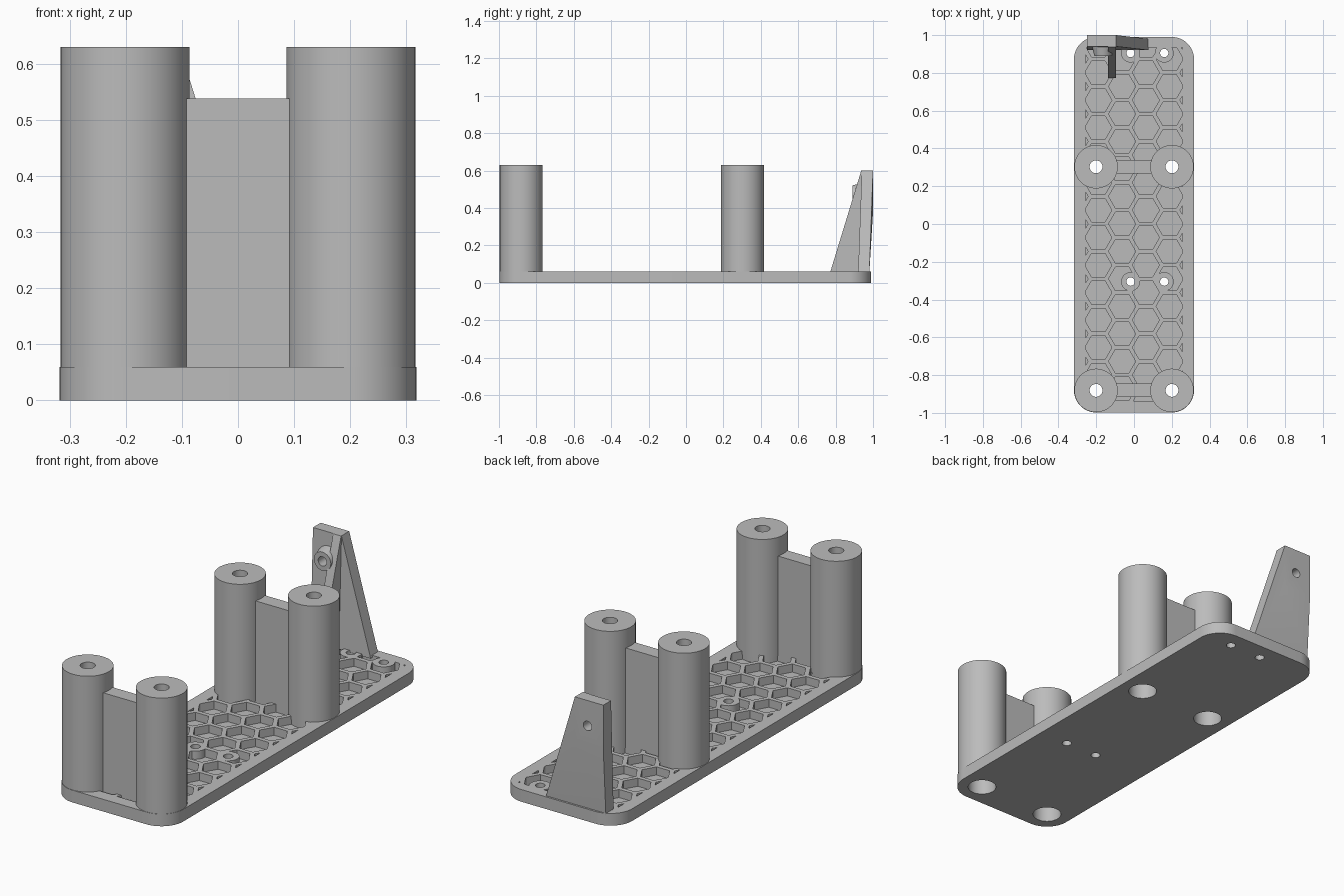
import bpy, bmesh, math
from mathutils import Matrix, Vector

if "Cube" in bpy.data.objects:
    bpy.data.objects.remove(bpy.data.objects["Cube"], do_unlink=True)

grey = bpy.data.materials.new("plain grey")
grey.use_nodes = True
COLOUR = (0.5, 0.5, 0.5, 1)
grey.diffuse_color = COLOUR
grey.node_tree.nodes["Principled BSDF"].inputs["Base Color"].default_value = COLOUR


def finish(name, bm):
    bmesh.ops.recalc_face_normals(bm, faces=bm.faces)
    mesh = bpy.data.meshes.new(name)
    bm.to_mesh(mesh)
    bm.free()
    mesh.materials.append(grey)
    obj = bpy.data.objects.new(name, mesh)
    bpy.context.collection.objects.link(obj)
    return obj


def add_cyl(bm, x, y, z0, z1, r, seg=64):
    bmesh.ops.create_cone(bm, cap_ends=True, segments=seg, radius1=r, radius2=r, depth=z1 - z0,
                          matrix=Matrix.Translation((x, y, (z0 + z1) / 2)))


def add_box(bm, lo, hi):
    lo, hi = Vector(lo), Vector(hi)
    bmesh.ops.create_cube(bm, size=1, matrix=Matrix.Translation((lo + hi) / 2)
                          @ Matrix.Diagonal((*(hi - lo), 1)))


def add_prism(bm, points, offset):
    face = bm.faces.new([bm.verts.new(p) for p in points])
    out = bmesh.ops.extrude_face_region(bm, geom=[face])["geom"]
    bmesh.ops.translate(bm, verts=[v for v in out if isinstance(v, bmesh.types.BMVert)], vec=offset)


def cylinders(name, items):
    bm = bmesh.new()
    for item in items:
        add_cyl(bm, *item)
    return finish(name, bm)


def boolean(obj, tool, operation="DIFFERENCE"):
    mod = obj.modifiers.new("cut", "BOOLEAN")
    mod.object, mod.operation, mod.solver = tool, operation, "EXACT"
    bpy.context.view_layer.objects.active = obj
    bpy.ops.object.modifier_apply(modifier=mod.name)


def box(name, lo, hi):
    bm = bmesh.new()
    add_box(bm, lo, hi)
    return finish(name, bm)


TOP = 0.06
POST_X, POST_R, POST_TOP = 0.201, 0.115, 0.63
POST_ROWS = {"front": -0.881, "rear": 0.303}
POSTS = [(s * POST_X, y) for y in POST_ROWS.values() for s in (-1, 1)]
SCREWS = [(x, y) for y in (-0.305, 0.905) for x in (-0.018, 0.16)]
helpers = []

# Rounded base plate
bm = bmesh.new()
outline = []
R, HALF_W, Y0, Y1 = 0.118, 0.318, -0.998, 0.99
for k, (cx, cy) in enumerate([(HALF_W - R, Y1 - R), (R - HALF_W, Y1 - R),
                              (R - HALF_W, Y0 + R), (HALF_W - R, Y0 + R)]):
    for i in range(17):
        a = math.pi / 2 * (k + i / 16)
        outline.append((cx + R * math.cos(a), cy + R * math.sin(a), 0))
add_prism(bm, outline, (0, 0, TOP))
base = finish("base_plate", bm)

# Honeycomb pockets, trimmed to a border and kept clear of posts, webs and screw pads
COL, ROW, HEX_R = 0.063, 0.1455, 0.0715
bm = bmesh.new()
for i in range(-3, 3):
    for j in range(-1, 15):
        y = -0.945 + ROW * (j + (i % 2) / 2)
        add_prism(bm, [(COL * (2 * i + 1) + HEX_R * math.cos(k * math.pi / 3),
                        y + HEX_R * math.sin(k * math.pi / 3), 0.02) for k in range(6)], (0, 0, 0.1))
pockets = finish("pocket_cutter", bm)
border = box("pocket_border", (-0.258, -0.937, -0.1), (0.258, 0.935, 0.2))
boolean(pockets, border, "INTERSECT")
pads = cylinders("pad_shapes", [(x, y, -0.2, 0.3, POST_R - 0.002) for x, y in POSTS]
                 + [(x, y, -0.2, 0.3, 0.05, 40) for x, y in SCREWS])
boolean(pockets, pads)
helpers += [pockets, border, pads]
for row, y in POST_ROWS.items():
    pad = box(row + "_web_pad", (-0.15, y - 0.036, -0.25), (0.15, y + 0.036, 0.25))
    boolean(pockets, pad)
    helpers.append(pad)
boolean(base, pockets)

# Screw holes and stepped post bores
screw_holes = cylinders("screw_hole_cutter", [(x, y, -0.1, 0.2, 0.022, 32) for x, y in SCREWS])
wide_bore = cylinders("wide_bore_cutter", [(x, y, -0.1, 0.5, 0.066) for x, y in POSTS])
thin_bore = cylinders("thin_bore_cutter", [(x, y, 0.4, 0.8, 0.034, 40) for x, y in POSTS])
helpers += [screw_holes, wide_bore, thin_bore]
boolean(base, screw_holes)
boolean(base, wide_bore)
parts = [base]

# Posts in pairs, each pair joined by a web
for row, y in POST_ROWS.items():
    for side, s in (("right", -1), ("left", 1)):
        post = cylinders(f"{row}_{side}_post", [(s * POST_X, y, 0.045, POST_TOP, POST_R)])
        boolean(post, wide_bore)
        boolean(post, thin_bore)
        parts.append(post)
    parts.append(box(row + "_web", (-0.115, y - 0.036, 0.045), (0.115, y + 0.036, 0.538)))

# Leaning bracket at the back
LEFT, INNER, BOSS = -0.25, -0.095, (-0.164, 0.475)
bm = bmesh.new()
corners = [(x, y, 0.6) for x in (LEFT, INNER) for y in (0.94, 1.0)]
corners += [(x, y, 0.38) for x in (LEFT, INNER) for y in (0.94, 1.0)]
corners += [(x, y, 0.05) for x in (LEFT, 0.078) for y in (0.92, 0.98)]
bmesh.ops.convex_hull(bm, input=[bm.verts.new(c) for c in corners])
for v in [v for v in bm.verts if not v.link_faces]:
    bm.verts.remove(v)
bracket = finish("bracket_plate", bm)

# Triangular rib in front of the bracket
bm = bmesh.new()
add_prism(bm, [(-0.138, y, z) for y, z in
               ((0.772, 0.02), (0.772, TOP), (0.937, 0.6), (0.95, 0.6), (0.95, 0.02))], (0.043, 0, 0))
rib = finish("bracket_rib", bm)

# Tapered boss with a hole running through the bracket
turn = Matrix.Rotation(math.pi / 2, 4, "X")
bm = bmesh.new()
bmesh.ops.create_cone(bm, cap_ends=True, segments=48, radius1=0.062, radius2=0.046, depth=0.065,
                      matrix=Matrix.Translation((BOSS[0], 0.9225, BOSS[1])) @ turn)
boss = finish("bracket_boss", bm)
bm = bmesh.new()
bmesh.ops.create_cone(bm, cap_ends=True, segments=32, radius1=0.023, radius2=0.023, depth=0.4,
                      matrix=Matrix.Translation((BOSS[0], 0.95, BOSS[1])) @ turn)
drill = finish("bracket_hole_cutter", bm)
helpers.append(drill)
for part in (bracket, boss, rib):
    boolean(part, drill)
parts += [bracket, boss, rib]

# Remove cutters, then smooth the round parts
for h in helpers:
    bpy.data.objects.remove(h, do_unlink=True)
for part in parts:
    bpy.ops.object.select_all(action="DESELECT")
    part.select_set(True)
    bpy.context.view_layer.objects.active = part
    bpy.ops.object.shade_smooth_by_angle(angle=math.radians(25))
